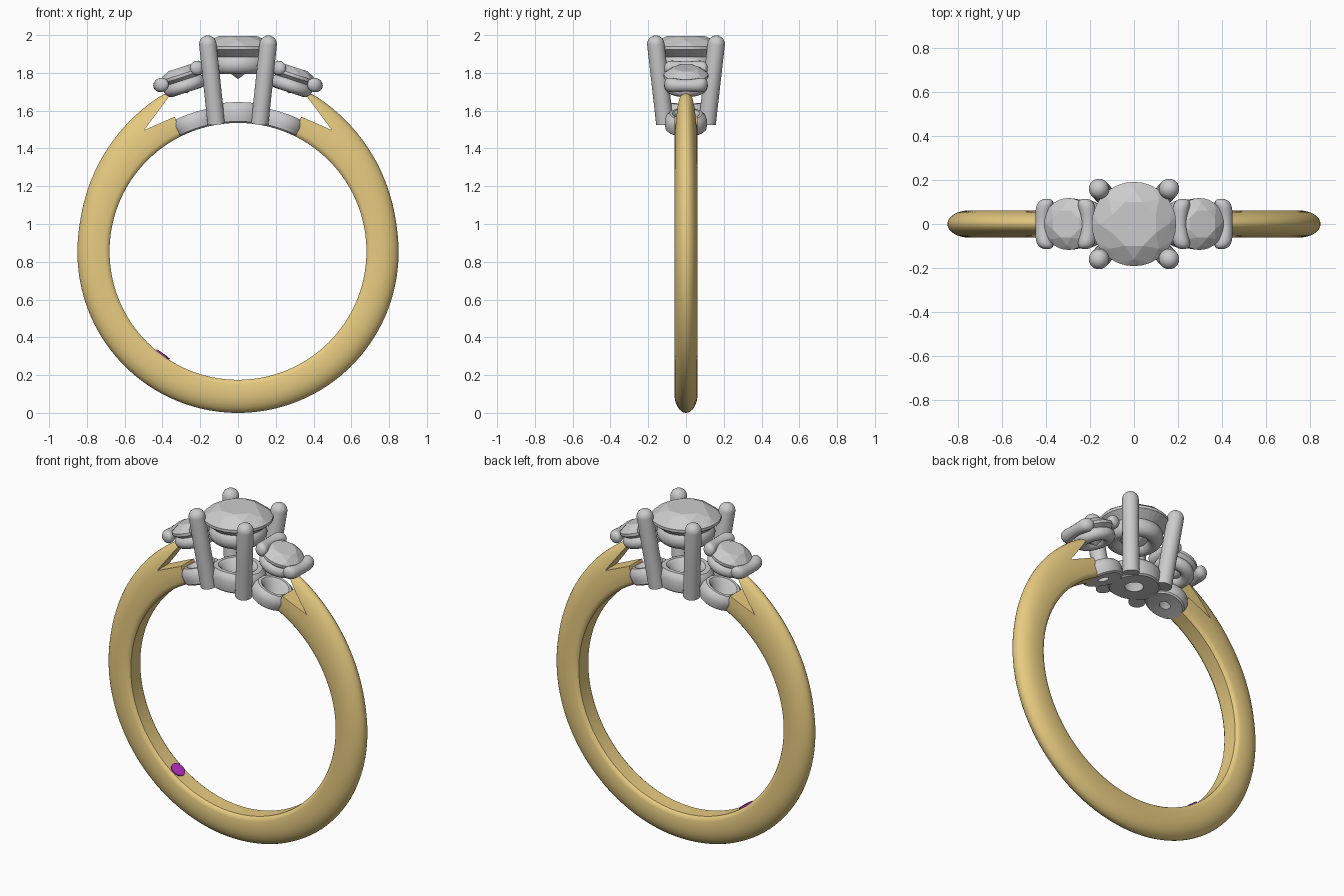
import bpy, bmesh, math
from mathutils import Matrix, Vector

if "Cube" in bpy.data.objects:
    bpy.data.objects.remove(bpy.data.objects["Cube"])

ZC, RI = 0.855, 0.68          # finger hole centre height and radius
cos, sin, pi = math.cos, math.sin, math.pi


def finish(name, bm, smooth=True, angle=35):
    bmesh.ops.remove_doubles(bm, verts=bm.verts, dist=1e-5)
    bmesh.ops.recalc_face_normals(bm, faces=bm.faces)
    me = bpy.data.meshes.new(name)
    bm.to_mesh(me)
    bm.free()
    ob = bpy.data.objects.new(name, me)
    bpy.context.collection.objects.link(ob)
    bpy.ops.object.select_all(action='DESELECT')
    ob.select_set(True)
    bpy.context.view_layer.objects.active = ob
    if smooth:
        bpy.ops.object.shade_smooth_by_angle(angle=math.radians(angle))
    return ob


def skin(name, rows, wrap, mat=Matrix(), bend=None):
    """Skin closed loops of points; wrap joins the last loop to the first."""
    bm = bmesh.new()
    put = lambda p: bm.verts.new(mat @ (bend(p) if bend else Vector(p)))
    vs = [[put(p) for p in row] for row in rows]
    n, m = len(vs), len(vs[0])
    for i in range(n if wrap else n - 1):
        for j in range(m):
            a, b = vs[i], vs[(i + 1) % n]
            bm.faces.new((a[j], a[(j + 1) % m], b[(j + 1) % m], b[j]))
    return finish(name, bm)


def lathe(name, prof, wrap, mat=Matrix(), bend=None, n=40):
    rows = [[(r * cos(2 * pi * k / n), r * sin(2 * pi * k / n), z) for k in range(n)] for r, z in prof]
    return skin(name, rows, wrap, mat, bend)


def torus(name, R, rx, rz, mat):
    lathe(name, [(R + rx * cos(2 * pi * k / 16), rz * sin(2 * pi * k / 16)) for k in range(16)], True, mat)


def gem(name, R, crown, depth, mat):
    """Faceted brilliant-cut stone, girdle at local z = 0."""
    bm = bmesh.new()
    rings = [(0.56 * R, crown, 8, 0.5), (0.83 * R, crown * 0.58, 8, 0), (R, 0.006, 32, 0),
             (R, -0.01, 32, 0), (0.5 * R, -0.55 * depth, 8, 0), (0.01 * R, -depth, 8, 0)]
    for r, z, n, off in rings:
        for k in range(n):
            a = 2 * pi * (k + off) / n
            bm.verts.new(mat @ Vector((r * cos(a), r * sin(a), z)))
    bmesh.ops.convex_hull(bm, input=bm.verts)
    finish(name, bm, smooth=False)


def paint(ob, name, col):
    m = bpy.data.materials.new(name)
    m.diffuse_color = col
    m.use_nodes = True
    m.node_tree.nodes["Principled BSDF"].inputs["Base Color"].default_value = m.diffuse_color
    ob.data.materials.clear()
    ob.data.materials.append(m)


# Gold shank: domed section that grows taller towards the shoulders
rows = []
for i in range(160):
    a = 2 * pi * i / 160
    elev = math.degrees(math.asin(sin(a)))
    t = min(max((elev - 8) / 56, 0), 1)
    R = 0.85 + 0.07 * t ** 1.4 + (0.005 * max(0, -sin(a)))
    half = [(RI, 0.045), (RI + 0.008, 0.056), (RI + 0.025, 0.062)]
    r0 = RI + 0.07
    half += [(r0 + (R - r0) * sin(k * pi / 16), 0.062 * cos(k * pi / 16)) for k in range(8)]
    sec = half + [(R, 0)] + [(r, -y) for r, y in reversed(half)]
    rows.append([(r * cos(a), y, ZC + r * sin(a)) for r, y in sec])
shank = skin("shank", rows, True)

# Cutter opening the top and the V notch in each shoulder
side = [(0.29, 1.44), (0.335, 1.568), (0.497, 1.497), (0.365, 1.675), (0.40, 1.72), (0.40, 2.1)]
bm = bmesh.new()
f = bm.faces.new([bm.verts.new((x, -0.3, z)) for x, z in side + [(-x, z) for x, z in reversed(side)]])
ext = bmesh.ops.extrude_face_region(bm, geom=[f])
bmesh.ops.translate(bm, verts=[v for v in ext['geom'] if isinstance(v, bmesh.types.BMVert)], vec=(0, 0.6, 0))
cutter = finish("shoulder_cutter", bm, smooth=False)
cutter.hide_render = True
mod = shank.modifiers.new("notch", 'BOOLEAN')
mod.operation, mod.solver, mod.object = 'DIFFERENCE', 'EXACT', cutter
bpy.ops.object.select_all(action='DESELECT')
shank.select_set(True)
bpy.context.view_layer.objects.active = shank
bpy.ops.object.modifier_apply(modifier=mod.name)
bpy.data.objects.remove(cutter)
bpy.ops.object.shade_smooth_by_angle(angle=math.radians(35))
paint(shank, "gold", (0.8, 0.6, 0.22, 1))


# Base gallery: three pierced discs wrapped round the finger hole
def base_disc(name, x0, R, h, low, high):
    prof = [(low, 0), (R * 0.6, 0), (R - 0.012, 0), (R - 0.003, 0.008), (R, 0.03), (R, h - 0.04),
            (R - 0.008, h - 0.015), (R - 0.025, h), (high + 0.012, h), (high, h - 0.012)]

    def bend(p):
        a = (p[0] + x0) / RI
        r = RI + p[2]
        return Vector((r * sin(a), p[1], ZC + r * cos(a)))
    lathe(name, prof, True, bend=bend)


base_disc("base_centre", 0, 0.145, 0.11, 0.05, 0.085)

# Centre stone, its rail and four leaning claws
gem("centre_stone", 0.192, 0.062, 0.165, Matrix.Translation((0, 0, 1.933)))
torus("centre_rail", 0.115, 0.045, 0.052, Matrix.Translation((0, 0, 1.845)))
for sx in (1, -1):
    for sy in (1, -1):
        lo, hi = Vector((sx * 0.115, sy * 0.112, 1.53)), Vector((sx * 0.16, sy * 0.16, 1.952))
        d = hi - lo
        L, r = d.length, 0.046
        prof = [(0, 0), (r, 0), (r, L / 2)] + [(r * cos(k * pi / 16), L + r * sin(k * pi / 16)) for k in range(9)]
        mat = Matrix.Translation(lo) @ d.to_track_quat('Z', 'Y').to_matrix().to_4x4()
        lathe("centre_claw", prof, False, mat, n=24)


# Crescent claw: curved bar across y with fat rounded ends
def crescent(name, x0, bend, z0, mat):
    rows = []
    for k in range(25):
        t = -cos(pi * k / 24)
        r = (0.032 + 0.02 * t * t) * math.sqrt(max(0, 1 - abs(t) ** 5))
        rows.append([(x0 + bend * t * t + r * cos(2 * pi * j / 16), 0.115 * t, z0 + r * sin(2 * pi * j / 16))
                     for j in range(16)])
    skin(name, rows, False, mat)


# Side stones with rails and crescent claws, tilted outwards
for s, tag in ((1, "right"), (-1, "left")):
    base_disc(tag + "_base", s * 0.222, 0.112, 0.092, 0.03, 0.06)
    mat = (Matrix.Scale(s, 4, (1, 0, 0)) @ Matrix.Translation((0.298, 0, 1.787))
           @ Matrix.Rotation(math.radians(18), 4, 'Y'))
    gem(tag + "_stone", 0.118, 0.042, 0.1, mat)
    torus(tag + "_rail", 0.078, 0.038, 0.036, mat @ Matrix.Translation((0, 0, -0.058)))
    crescent(tag + "_outer_claw", 0.13, -0.022, -0.015, mat)
    crescent(tag + "_inner_claw", -0.098, 0.016, 0.012, mat)

# Small purple stone set flush inside the shank
a = math.radians(234)
out = Vector((cos(a), 0, sin(a)))
mat = (Matrix.Translation(Vector((0, 0, ZC)) + out * (RI - 0.002))
       @ (-out).to_track_quat('Z', 'Y').to_matrix().to_4x4())
gem("hidden_stone", 0.042, 0.008, 0.04, mat)
paint(bpy.data.objects["hidden_stone"], "purple", (0.5, 0.03, 0.6, 1))
